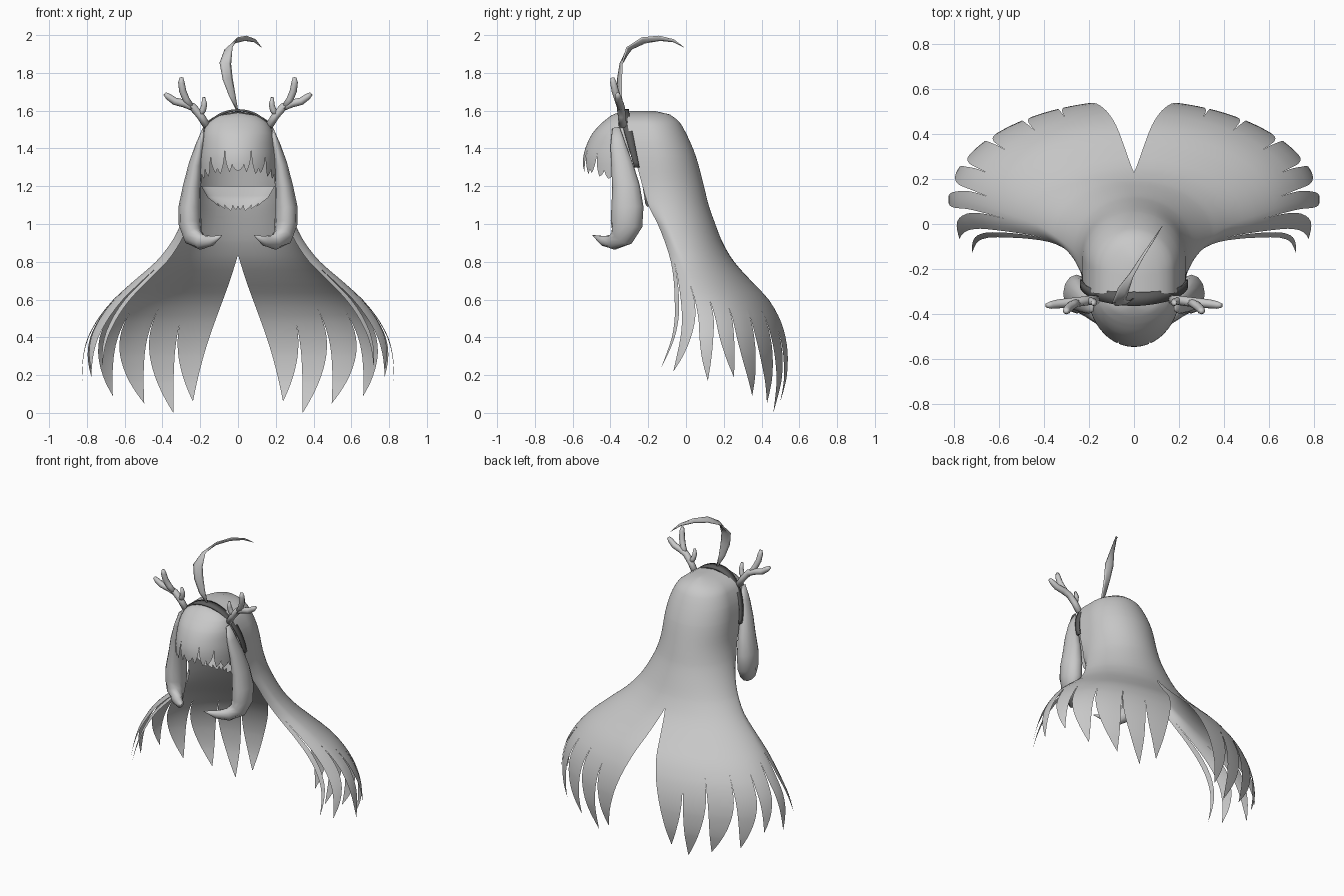
import bpy, bmesh, math
from mathutils import Vector

if "Cube" in bpy.data.objects:
    bpy.data.objects.remove(bpy.data.objects["Cube"])


def material(name, v):
    m = bpy.data.materials.new(name)
    m.diffuse_color = (v, v, v, 1)
    m.use_nodes = True
    m.node_tree.nodes["Principled BSDF"].inputs["Base Color"].default_value = m.diffuse_color
    return m


GREY = material("light_grey", 0.58)
DARK = material("dark_grey", 0.11)


def finish(name, bm, mat, mirror=True):
    bmesh.ops.remove_doubles(bm, verts=bm.verts, dist=0.0006)
    bmesh.ops.recalc_face_normals(bm, faces=bm.faces)
    me = bpy.data.meshes.new(name)
    bm.to_mesh(me)
    bm.free()
    me.materials.append(mat)
    me.shade_smooth()
    ob = bpy.data.objects.new(name, me)
    bpy.context.collection.objects.link(ob)
    if mirror:
        mod = ob.modifiers.new("mirror", 'MIRROR')
        mod.merge_threshold = 0.001
    return ob


def quads(bm, grid, closed=False):
    n = len(grid[0])
    for r0, r1 in zip(grid, grid[1:]):
        for i in range(n if closed else n - 1):
            j = (i + 1) % n
            bm.faces.new((r0[i], r0[j], r1[j], r1[i]))


def row_at(rows, z):
    """Smooth interpolation of a row at height z."""
    for i, (a, b) in enumerate(zip(rows, rows[1:])):
        if b[0] <= z <= a[0]:
            h = a[0] - b[0]
            t = (a[0] - z) / h
            p = rows[i - 1] if i > 1 else a
            q = rows[i + 2] if i + 2 < len(rows) else b
            out = []
            for k in range(len(a)):
                m0 = (b[k] - p[k]) * h / (p[0] - b[0])
                m1 = (q[k] - a[k]) * h / (a[0] - q[0])
                if i == 0:
                    m0 = m1 = b[k] - a[k]
                out.append((2*t**3 - 3*t*t + 1) * a[k] + (t**3 - 2*t*t + t) * m0
                           + (3*t*t - 2*t**3) * b[k] + (t**3 - t*t) * m1)
            return out
    return rows[-1] if z < rows[-1][0] else rows[0]


def sheet(name, rows, locks, end, step, power=2.2, cols=4):
    """Half sheet around z, mirrored in x; rows are (z, half width, far y, mid y, edge y).
    Locks are (angle0, angle1, tip angle, tip z, slit z 0, slit z 1, taper 0)."""
    def point(deg, z):
        _, a, yb, yc, yf = row_at(rows, z)
        t = math.radians(deg)
        if deg <= 90:
            return a * math.sin(t), yc + (yb - yc) * math.cos(t), z
        grip = min(1, max(0, (1.25 - z) / 0.3))
        k = math.cos(t) / math.cos(math.radians(end))
        return a * (1 - (1 - math.sin(t)) * grip), yc + (yf - yc) * k, z

    low = min(l[3] for l in locks)
    levels = {r[0] for r in rows}
    levels |= {rows[0][0] - step * i for i in range(int((rows[0][0] - low) / step) + 1)}
    levels = [z for z in levels if not any(0 < abs(z - r[0]) < 0.006 for r in rows)]
    bm = bmesh.new()
    for a0, a1, at, zt, z0, z1, power0 in locks:
        zs = sorted([z for z in levels if z > zt + 0.004] + [zt], reverse=True)
        grid = []
        for z in zs:
            f0 = max(0, (z0 - z) / (z0 - zt)) ** power0
            f1 = max(0, (z1 - z) / (z1 - zt)) ** power
            e0, e1 = a0 + (at - a0) * f0, a1 + (at - a1) * f1
            grid.append([bm.verts.new(point(e0 + (e1 - e0) * i / cols, z))
                         for i in range(cols + 1)])
        quads(bm, grid)
    return finish(name, bm, GREY)


def tube(name, path, radii, axis=(1, 0, 0), sides=10, mirror=True):
    """Tapered tube; radii are (along axis, across axis) for each path point."""
    pts = [Vector(p) for p in path]
    bm = bmesh.new()
    grid = []
    for i, p in enumerate(pts):
        t = (pts[min(i + 1, len(pts) - 1)] - pts[max(i - 1, 0)]).normalized()
        n = Vector(axis)
        n = (n - t * n.dot(t)).normalized()
        w = t.cross(n)
        ru, rw = radii[i]
        grid.append([bm.verts.new(p + n * ru * math.cos(k * math.tau / sides)
                                  + w * rw * math.sin(k * math.tau / sides))
                     for k in range(sides)])
    quads(bm, grid, True)
    bm.faces.new(grid[0])
    bm.faces.new(grid[-1])
    return finish(name, bm, GREY, mirror)


# Long back hair, split at the centre and into pointed locks
back_rows = [
    (1.597, 0.0, -.16, -.24, -.30), (1.58, .105, -.085, -.22, -.305),
    (1.54, .165, -.035, -.20, -.31), (1.45, .207, .015, -.18, -.295),
    (1.35, .225, .055, -.16, -.27), (1.2, .238, .095, -.14, -.23),
    (1.1, .262, .12, -.12, -.20), (1.0, .302, .155, -.09, -.15),
    (.9, .355, .195, -.05, -.11), (.8, .435, .255, 0, -.08),
    (.7, .55, .345, .04, -.065), (.6, .66, .44, .08, -.06),
    (.5, .74, .50, .10, -.06), (.4, .795, .535, .10, -.075),
    (.3, .82, .55, .10, -.11), (.17, .825, .545, .10, -.16),
    (0, .81, .50, .10, -.17)]
back_locks = [
    (0, 24, 17, .06, .83, .52, .75), (24, 37, 25, 0, .52, .57, 2.2),
    (37, 53, 37.5, .05, .57, .56, 2.2), (53, 69, 54, .09, .56, .60, 2.2),
    (69, 83, 70, .19, .60, .64, 2.2), (83, 97, 88, .17, .64, .67, 2.2),
    (97, 113, 110, .22, .67, .83, 1.8), (113, 120, 119.5, .24, .83, .5, 1.4)]
sheet("back_hair", back_rows, back_locks, 120, 0.04)

# Rounded fringe with a ragged edge and narrow slits
fringe_rows = [
    (1.59, 0.0, -.36, -.345, 0), (1.575, .10, -.395, -.34, 0),
    (1.54, .152, -.44, -.33, 0), (1.48, .187, -.495, -.315, 0),
    (1.40, .202, -.533, -.30, 0), (1.33, .206, -.546, -.30, 0),
    (1.22, .20, -.54, -.31, 0)]
fringe_locks = [
    (0, 9, 0, 1.28, 1.34, 1.33, 3), (9, 20, 13, 1.275, 1.33, 1.43, 3),
    (20, 32, 27, 1.265, 1.43, 1.31, 3), (32, 45, 36, 1.27, 1.31, 1.40, 3),
    (45, 58, 50, 1.25, 1.40, 1.30, 3), (58, 72, 64, 1.24, 1.30, 1.28, 3),
    (72, 90, 84, 1.22, 1.28, 1.25, 3)]
sheet("fringe", fringe_rows, fringe_locks, 90, 0.015, power=3)

# Short hair at the nape
nape_rows = [(1.2, .195, -.15, -.23, 0), (1.14, .16, -.155, -.22, 0),
             (1.10, .11, -.165, -.215, 0), (1.07, .08, -.17, -.21, 0)]
nape_locks = [(0, 15, 7, 1.075, 1.10, 1.10, 2), (15, 40, 28, 1.07, 1.10, 1.10, 2),
              (40, 65, 50, 1.08, 1.10, 1.11, 2), (65, 90, 75, 1.09, 1.11, 1.11, 2)]
sheet("nape_hair", nape_rows, nape_locks, 90, 0.01)

# Side locks curling forward and inward
tube("side_lock",
     [(.182, -.37, 1.51), (.202, -.36, 1.42), (.225, -.34, 1.32), (.243, -.318, 1.2),
      (.255, -.31, 1.09), (.254, -.315, 1.0), (.238, -.34, .935), (.195, -.385, .905),
      (.14, -.435, .91), (.085, -.495, .94)],
     [(.004, .02), (.022, .04), (.035, .057), (.048, .073), (.06, .085), (.06, .085),
      (.052, .065), (.036, .042), (.024, .027), (.002, .002)], sides=12)

# Antlers: main beam and two branches
r = 0.021
tube("antler_beam",
     [(.165, -.335, 1.52), (.20, -.34, 1.575), (.24, -.345, 1.62), (.285, -.35, 1.638),
      (.335, -.355, 1.65), (.37, -.36, 1.675), (.388, -.362, 1.69)],
     [(r, r), (r, r), (r, r), (r, r), (.02, .02), (.017, .017), (.01, .01)],
     axis=(0, 1, 0), sides=8)
tube("antler_upper_branch",
     [(.245, -.345, 1.615), (.275, -.36, 1.66), (.293, -.375, 1.705),
      (.30, -.385, 1.75), (.30, -.39, 1.775)],
     [(.019, .019), (.019, .019), (.019, .019), (.017, .017), (.01, .01)], sides=8)
tube("antler_inner_branch",
     [(.205, -.34, 1.575), (.185, -.345, 1.605), (.178, -.35, 1.635), (.182, -.355, 1.67)],
     [(.017, .017), (.017, .017), (.015, .015), (.008, .008)], sides=8)

# Dark headband: a thin arched strip tilted back towards its ends
bm = bmesh.new()
band = []
for i in range(19):
    t = math.radians(5 * i)
    c, s = math.cos(t), math.sin(t)
    y = -.333 + .073 * (1 - c)
    w = .032 - .018 * i / 18
    section = []
    for dy, d in ((-w, .0), (w, .0), (w, -.012), (-w, -.012)):
        section.append(bm.verts.new(((.241 + d) * s ** .93 if s > 0 else 0,
                                     y + dy, 1.3 + (.308 + d) * c)))
    band.append(section)
quads(bm, band, True)
bm.faces.new(band[-1])
finish("headband", bm, DARK)

# Single curved strand on top
tube("top_strand",
     [(0, -.33, 1.59), (-.03, -.35, 1.68), (-.055, -.352, 1.77), (-.067, -.343, 1.85),
      (-.05, -.30, 1.93), (-.01, -.225, 1.972), (.04, -.14, 1.983), (.09, -.065, 1.97),
      (.125, -.01, 1.935)],
     [(.003, .003), (.02, .004), (.03, .005), (.032, .005), (.027, .005), (.02, .004),
      (.015, .004), (.009, .003), (.001, .001)],
     axis=(.75, .5, .9), sides=6, mirror=False)
